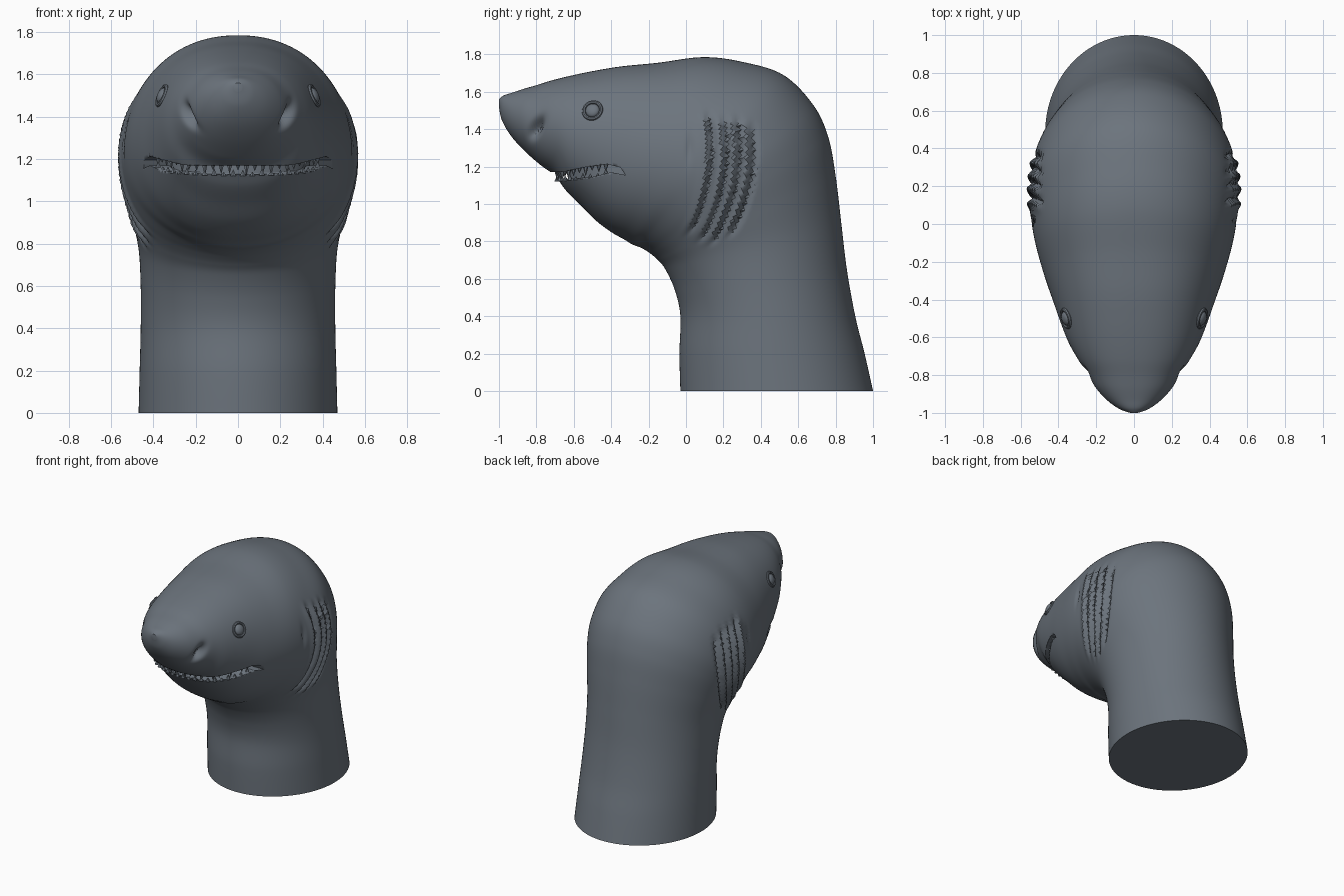
import bpy, bmesh, math
from mathutils import Vector, Matrix
from mathutils.bvhtree import BVHTree

if "Cube" in bpy.data.objects:
    bpy.data.objects.remove(bpy.data.objects["Cube"])

skin = bpy.data.materials.new("slate_grey")
skin.diffuse_color = (0.15, 0.175, 0.205, 1)
skin.use_nodes = True
skin.node_tree.nodes["Principled BSDF"].inputs["Base Color"].default_value = skin.diffuse_color


def finish(name, bm, angle=35):
    bmesh.ops.recalc_face_normals(bm, faces=bm.faces)
    me = bpy.data.meshes.new(name)
    bm.to_mesh(me)
    bm.free()
    ob = bpy.data.objects.new(name, me)
    bpy.context.collection.objects.link(ob)
    me.materials.append(skin)
    bpy.ops.object.select_all(action='DESELECT')
    ob.select_set(True)
    bpy.context.view_layer.objects.active = ob
    bpy.ops.object.shade_smooth_by_angle(angle=math.radians(angle))
    return ob


def step(a, b, v):
    t = min(1, max(0, (v - a) / (b - a)))
    return t * t * (3 - 2 * t)


def bell(d, width):
    return math.exp(-(d / width) ** 2)


# Cross-sections from the neck base to the snout:
# throat y, throat z, back y, back z, half width
KEYS = [Vector(k) for k in (
    (-.03, 0, 1.0, 0, .47), (-.035, .2, .955, .2, .465), (-.03, .4, .905, .4, .46),
    (-.06, .54, .86, .65, .46), (-.11, .65, .83, .9, .47), (-.15, .70, .80, 1.15, .50),
    (-.19, .735, .76, 1.36, .53), (-.22, .755, .68, 1.53, .55), (-.25, .77, .52, 1.69, .555),
    (-.29, .785, .3, 1.76, .54), (-.33, .81, .09, 1.785, .515), (-.40, .85, -.15, 1.755, .472),
    (-.48, .91, -.35, 1.735, .425), (-.56, .99, -.5, 1.71, .385), (-.64, 1.07, -.62, 1.685, .345),
    (-.70, 1.15, -.72, 1.66, .30), (-.78, 1.21, -.80, 1.635, .25), (-.87, 1.29, -.87, 1.615, .20),
    (-.94, 1.37, -.93, 1.595, .14), (-.985, 1.45, -.975, 1.58, .075), (-1.0, 1.52, -1.0, 1.56, .02))]
SUB, AROUND = 10, 144


def section(u):
    # smooth interpolation between the key sections
    i = min(int(u), len(KEYS) - 2)
    t = u - i
    p0, p1, p2 = KEYS[max(i - 1, 0)], KEYS[i], KEYS[i + 1]
    p3 = KEYS[min(i + 2, len(KEYS) - 1)]
    return (p1 * 2 + (p2 - p0) * t + (p0 * 2 - p1 * 5 + p2 * 4 - p3) * t * t
            + (p1 * 3 - p0 - p2 * 3 + p3) * t ** 3) * 0.5


def sculpt(co):
    # gill flaps, cheek crease and nostril hollows
    x, y, z = co
    side = 1 if x > 0 else -1
    push = 0
    if abs(x) > .3 and .7 < z < 1.6:
        bend = .36 - .6 * (z - 1.28) ** 2
        for off, low, high in ((0, .8, 1.46), (-.07, .76, 1.5), (-.14, .78, 1.5), (-.22, .82, 1.52)):
            d = y - bend - off
            mask = step(low, low + .1, z) * (1 - step(high - .1, high, z))
            push += mask * (.014 * bell(d + .03, .022) - .03 * bell(d, .013))
        push -= .015 * bell(y - .02 + .5 * (z - 1.3) ** 2, .013) * bell(z - 1.3, .07)
    co.x += side * push
    if y < -.6:
        dent = bell(y + .80 - .4 * (z - 1.41), .028) * bell(z - 1.41, .05) * bell(abs(x) - .22, .09)
        co.x -= side * .05 * dent
        co.y += .03 * dent
    return co


# Head and neck, one continuous skin
bm = bmesh.new()
rows = []
last = (len(KEYS) - 1) * SUB
for r in range(last + 1):
    fy, fz, by, bz, w = section(r / SUB)
    power = 1 - .15 * step(8, 12, r / SUB)
    row = []
    for k in range(AROUND):
        t = math.tau * k / AROUND
        s, sn = (1 - math.cos(t)) / 2, math.sin(t)
        x = w * math.copysign(abs(sn) ** power, sn)
        row.append(bm.verts.new(sculpt(Vector((x, fy + (by - fy) * s, fz + (bz - fz) * s)))))
    rows.append(row)
for a, b in zip(rows, rows[1:]):
    for k in range(AROUND):
        n = (k + 1) % AROUND
        bm.faces.new((a[k], a[n], b[n], b[k]))
bm.faces.new(rows[0])
bm.faces.new(rows[-1])
bm.normal_update()
surface = BVHTree.FromBMesh(bm)
head = finish("head_and_neck", bm)

# Mouth opening, cut by an extruded side profile
LOWER = [(-.8, 1.115), (-.67, 1.13), (-.5, 1.145), (-.4, 1.17), (-.325, 1.155)]
UPPER = [(-.35, 1.195), (-.42, 1.213), (-.55, 1.195), (-.66, 1.17), (-.8, 1.17)]
bm = bmesh.new()
face = bm.faces.new([bm.verts.new((-.7, y, z)) for y, z in LOWER + UPPER])
ext = bmesh.ops.extrude_face_region(bm, geom=[face])
bmesh.ops.translate(bm, vec=(1.4, 0, 0),
                    verts=[v for v in ext['geom'] if isinstance(v, bmesh.types.BMVert)])
cutter = finish("mouth_cutter", bm)
cutter.hide_render = True
bpy.context.view_layer.objects.active = head
mod = head.modifiers.new("mouth", 'BOOLEAN')
mod.operation, mod.solver, mod.object = 'DIFFERENCE', 'EXACT', cutter
bpy.ops.object.modifier_apply(modifier="mouth")
bpy.data.objects.remove(cutter)

# Gums filling the inside of the mouth
bm = bmesh.new()
bmesh.ops.create_cone(bm, cap_ends=True, segments=48, radius1=1, radius2=1, depth=.14,
                      matrix=Matrix.Translation((0, -.32, 1.17)) @ Matrix.Diagonal((.34, .31, 1, 1)))
finish("gums", bm)


def lip_z(points, y):
    pts = sorted(points)
    for (y0, z0), (y1, z1) in zip(pts, pts[1:]):
        if y0 <= y <= y1:
            return z0 + (z1 - z0) * (y - y0) / (y1 - y0)
    return pts[-1][1]


def teeth(name, lip, sign, count, length):
    # pointed teeth following the lip around the jaw
    bm = bmesh.new()
    for i in range(count):
        a = math.radians(-74 + 148 * i / (count - 1))
        way = Vector((math.sin(a), -math.cos(a), 0))
        hit = surface.ray_cast(Vector((0, -.32, 1.16)) + way, -way)[0]
        if hit is None:
            continue
        p = hit - way * .022
        size = length * (.75 + .25 * math.cos(i * 2.4))
        p.z = lip_z(lip, p.y) + sign * (size / 2 - .008)
        flip = Matrix.Rotation(math.pi if sign < 0 else 0, 4, 'X')
        bmesh.ops.create_cone(bm, cap_ends=True, segments=6, radius1=.016, radius2=.001,
                              depth=size, matrix=Matrix.Translation(p) @ flip)
    finish(name, bm)


teeth("upper_teeth", UPPER, -1, 25, .055)
teeth("lower_teeth", LOWER, 1, 22, .035)

# Eyes with raised rims
for side, label in ((-1, "left"), (1, "right")):
    hit, normal = surface.ray_cast(Vector((side, -.5, 1.5)), Vector((-side, 0, 0)))[:2]
    turn = normal.to_track_quat('Z', 'Y').to_matrix().to_4x4()
    place = Matrix.Translation(hit) @ turn
    bm = bmesh.new()
    bmesh.ops.create_uvsphere(bm, u_segments=24, v_segments=12, radius=.038,
                              matrix=place @ Matrix.Diagonal((1, 1, .55, 1)))
    finish(label + "_eye", bm)
    bm = bmesh.new()
    grid = [[bm.verts.new(place @ Vector((
        (.048 + .01 * math.cos(q)) * math.cos(p), (.048 + .01 * math.cos(q)) * math.sin(p),
        .01 * math.sin(q)))) for q in [math.tau * j / 8 for j in range(8)]]
        for p in [math.tau * i / 28 for i in range(28)]]
    for i in range(28):
        for j in range(8):
            a, b = grid[i], grid[(i + 1) % 28]
            bm.faces.new((a[j], b[j], b[(j + 1) % 8], a[(j + 1) % 8]))
    finish(label + "_eye_rim", bm)
